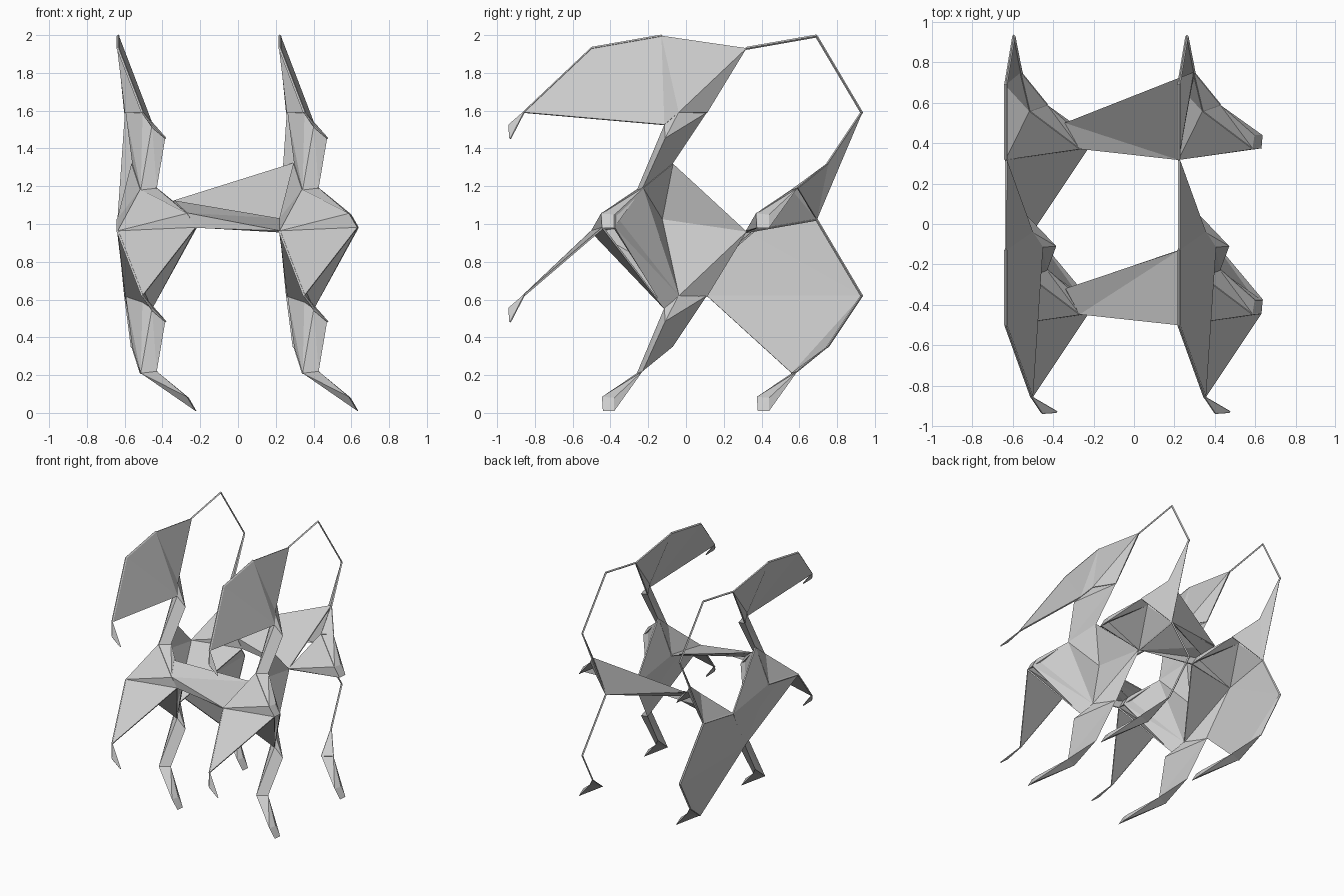
import bpy, bmesh
from mathutils import Vector

if "Cube" in bpy.data.objects:
    bpy.data.objects.remove(bpy.data.objects["Cube"])

STEP = Vector((0.857, 0.82, 0.97))
# Key points of one repeating unit: arch (2-5), leg (6-7), foot, front tip
U = {
    'T': (-.385, -.93, .485), 't': (-.455, -.935, .555), 'u': (-.45, -.93, .54),
    '2': (-.505, -.86, .62), '3': (-.635, -.50, .96), '4': (-.635, -.13, 1.025),
    '5': (-.595, .11, .62), '6': (-.56, -.07, .35),
    '7': (-.515, -.26, .21), 'k': (-.43, -.23, .22),
    'a': (-.27, -.445, .085), 'b': (-.225, -.44, .01),
    'c': (-.22, -.38, .01), 'd': (-.26, -.38, .08), 'm': (-.34, -.32, .15),
}


def pt(name, i, j, k):
    return Vector(U[name]) + Vector((i * STEP.x, j * STEP.y, k * STEP.z))


def finish(bm, name):
    me = bpy.data.meshes.new(name)
    bm.to_mesh(me)
    bm.free()
    ob = bpy.data.objects.new(name, me)
    bpy.context.collection.objects.link(ob)
    return ob


def hull(name, pts, r=0.0):
    """Convex solid around points; r fattens every point into a small block."""
    bm = bmesh.new()
    for p in pts:
        for o in ([(r, 0, 0), (-r, 0, 0), (0, r, 0), (0, -r, 0), (0, 0, r), (0, 0, -r)] if r else [(0, 0, 0)]):
            bm.verts.new(p + Vector(o))
    res = bmesh.ops.convex_hull(bm, input=bm.verts)
    junk = [v for v in set(res['geom_interior'] + res['geom_unused']) if isinstance(v, bmesh.types.BMVert)]
    bmesh.ops.delete(bm, geom=junk, context='VERTS')
    finish(bm, name)


def web(name, cell, tris):
    """Thin sheet. Tokens: letter, then y for next in y, z for next up, x for next in x."""
    bm = bmesh.new()
    for tri in tris.split(','):
        vs = []
        for tok in tri.split():
            i, j, k = cell
            vs.append(bm.verts.new(pt(tok[0], i + ('x' in tok), j + ('y' in tok), k + ('z' in tok))))
        bm.faces.new(vs)
    bmesh.ops.remove_doubles(bm, verts=bm.verts, dist=0.0005)
    bmesh.ops.recalc_face_normals(bm, faces=bm.faces)
    ob = finish(bm, name)
    s = ob.modifiers.new('thickness', 'SOLIDIFY')
    s.thickness = 0.01
    s.offset = 0


for i in (0, 1):
    for k in (0, 1):
        for j in (0, 1):
            c = (i, j, k)
            # Arch ribs
            for s in ('23', '34') if j == 0 else ('34', '45'):
                hull('arch_rib', [pt(n, *c) for n in s], 0.008)
            # Shin and foot
            hull('shin', [pt(n, *c) for n in '7kabcd'])
            # Thigh, merged with the next tip where there is one
            if j == 0:
                hull('front_tip', [pt(n, *c) for n in '2Ttu'], 0.006)
                hull('thigh', [pt(n, *c) for n in '567k'] + [pt(n, i, 1, k) for n in '2Tt'])
            else:
                hull('back_thigh', [pt(n, *c) for n in '56'], 0.008)
                hull('back_knee', [pt(n, *c) for n in '67k'], 0.004)

        # Upper sail between front and back arch
        if k == 1:
            web('upper_sail', (i, 0, 1), '2 3 ty,3 4 ty,4 3y 2y,4 2y ty,3y 2y 5')

    # Joints between upper foot and lower arch
    for j in (0, 1):
        web('front_joint', (i, j, 0), '7z 3 az,7z 3 4,7z 4 6z,3 az bz')
    web('back_fin', (i, 1, 0), '5z 6z 4,6z 4 kz')
    web('front_skirt', (i, 0, 0), '2 3 bz')
    web('middle_body', (i, 0, 0),
        'kz 6z 4,kz 4 2y,kz dz 2y,dz cz 2y,cz ty 2y,3 bz ty,3 ty 5,3 5 4,4 2y 3y,4 5 3y,5 2y 3y,6z 4 3y')

# Left side sail and skirt
web('left_sail', (0, 0, 0), '5 3y 5y,3y 4y 5y,5 5y 7y,5y 6y 7y')
web('back_skirt', (0, 1, 0), '2 3 bz')

# Bridges between left and right columns
web('front_bridge', (0, 0, 0), 'mz 4x az,az 4x 3x,az 3x bz,dz 4x mz')
web('back_bridge', (0, 1, 0), 'mz 6xz 3x,mz 3x az,az 3x bz,mz 6xz 4x,dz 4x mz')
